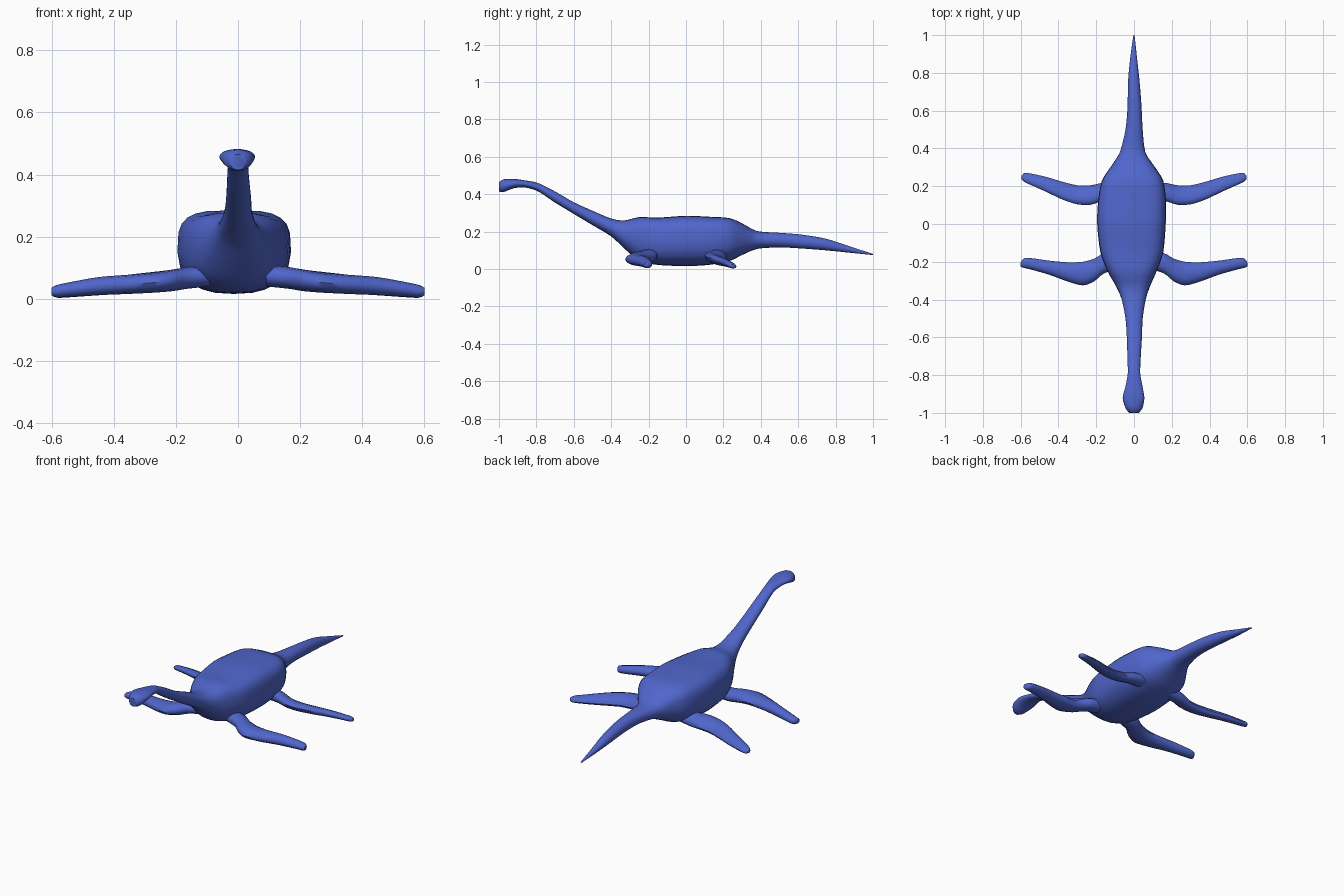
import bpy, bmesh, math
from mathutils import Vector

skin = bpy.data.materials.new("blue skin")
skin.diffuse_color = (0.08, 0.132, 0.6, 1)


def power(v, n):
    return math.copysign(abs(v) ** (2 / n), v)


def smooth_rows(rows, steps=3):
    """Catmull-Rom interpolation between cross-section rows."""
    out = []
    for i in range(len(rows) - 1):
        a, b, c, d = (Vector(rows[max(0, min(len(rows) - 1, i + k))]) for k in (-1, 0, 1, 2))
        for s in range(steps):
            t = s / steps
            m0 = (c - a) * 0.4
            m1 = (d - b) * 0.4
            out.append(b * (2*t**3 - 3*t**2 + 1) + m0 * (t**3 - 2*t**2 + t)
                       + c * (3*t**2 - 2*t**3) + m1 * (t**3 - t**2))
    return out + [Vector(rows[-1])]


def loft(name, rings):
    """Skin a list of closed rings and cap both ends."""
    bm = bmesh.new()
    loops = [[bm.verts.new(p) for p in ring] for ring in rings]
    n = len(loops[0])
    for a, b in zip(loops, loops[1:]):
        for i in range(n):
            j = (i + 1) % n
            bm.faces.new((a[i], a[j], b[j], b[i]))
    bm.faces.new(loops[0])
    bm.faces.new(loops[-1])
    bmesh.ops.recalc_face_normals(bm, faces=bm.faces)
    me = bpy.data.meshes.new(name)
    bm.to_mesh(me)
    bm.free()
    ob = bpy.data.objects.new(name, me)
    bpy.context.collection.objects.link(ob)
    me.materials.append(skin)
    bpy.context.view_layer.objects.active = ob
    ob.select_set(True)
    bpy.ops.object.shade_smooth_by_angle(angle=math.radians(50))
    ob.select_set(False)
    return ob


# Head, neck, trunk and tail: y, left x, right x, bottom z, top z
sections = [
    (-1.0, -0.025, 0.025, 0.415, 0.465), (-0.975, -0.045, 0.045, 0.412, 0.48),
    (-0.92, -0.06, 0.055, 0.432, 0.482), (-0.86, -0.045, 0.045, 0.436, 0.474),
    (-0.79, -0.033, 0.033, 0.415, 0.46), (-0.7, -0.035, 0.036, 0.355, 0.415),
    (-0.6, -0.038, 0.042, 0.295, 0.357), (-0.5, -0.045, 0.046, 0.235, 0.312),
    (-0.4, -0.065, 0.062, 0.175, 0.27), (-0.33, -0.095, 0.085, 0.11, 0.26),
    (-0.25, -0.14, 0.12, 0.045, 0.278), (-0.15, -0.178, 0.155, 0.022, 0.275),
    (0.0, -0.195, 0.168, 0.016, 0.285), (0.12, -0.19, 0.17, 0.022, 0.28),
    (0.23, -0.17, 0.155, 0.042, 0.273), (0.3, -0.125, 0.112, 0.075, 0.245),
    (0.38, -0.075, 0.06, 0.108, 0.203), (0.5, -0.045, 0.046, 0.116, 0.194),
    (0.62, -0.034, 0.04, 0.11, 0.184), (0.75, -0.032, 0.03, 0.1, 0.162),
    (0.88, -0.02, 0.016, 0.087, 0.12), (1.0, -0.003, 0.003, 0.075, 0.081),
]
rings = []
for y, xl, xr, zb, zt in smooth_rows(sections):
    trunk = max(0, min(1, ((xr - xl) - 0.12) / 0.2))
    ring = []
    for k in range(24):
        a = 2 * math.pi * k / 24
        c, s = math.cos(a), math.sin(a)
        n = 2.1 + trunk * (1.5 if s > 0 else 0.5)      # flatter back, rounder belly
        v = power(s, n)
        x = power(c, n) * (xr - xl) / 2 * (1 + trunk * 0.06 * min(v, 0))
        ring.append(((xl + xr) / 2 + x, y, (zb + zt) / 2 + v * (zt - zb) / 2))
    rings.append(ring)
loft("body", rings)

# Flippers: x, front y, back y, bottom z, top z, tilt (drop of the trailing edge)
front = [
    (0.09, -0.24, -0.15, 0.04, 0.11, 0), (0.16, -0.262, -0.155, 0.033, 0.103, 0),
    (0.21, -0.303, -0.183, 0.025, 0.094, 0), (0.27, -0.325, -0.2, 0.02, 0.085, 0),
    (0.35, -0.305, -0.203, 0.016, 0.078, 0), (0.45, -0.268, -0.194, 0.012, 0.07, 0),
    (0.55, -0.24, -0.18, 0.006, 0.052, 0), (0.585, -0.232, -0.183, 0.005, 0.044, 0),
    (0.6, -0.225, -0.205, 0.012, 0.036, 0),
]
rear = [
    (0.09, 0.13, 0.22, 0.04, 0.11, 0), (0.17, 0.12, 0.217, 0.034, 0.1, 0.01),
    (0.23, 0.102, 0.205, 0.03, 0.088, 0.015), (0.3, 0.104, 0.205, 0.026, 0.08, 0.015),
    (0.38, 0.13, 0.224, 0.02, 0.07, 0.015), (0.46, 0.168, 0.248, 0.014, 0.057, 0.012),
    (0.54, 0.204, 0.266, 0.007, 0.041, 0.008), (0.58, 0.222, 0.27, 0.004, 0.033, 0.005),
    (0.595, 0.237, 0.255, 0.008, 0.025, 0),
]
for name, rows in (("front_flipper", front), ("rear_flipper", rear)):
    for side, label in ((1, "right"), (-1, "left")):
        rings = []
        for x, y0, y1, zb, zt, tilt in smooth_rows(rows):
            ring = []
            for k in range(12):
                a = 2 * math.pi * k / 12
                c, s = math.cos(a), math.sin(a)
                ring.append((side * x, (y0 + y1) / 2 + c * (y1 - y0) / 2,
                             (zb + zt) / 2 + s * (zt - zb) / 2 - c * tilt))
            rings.append(ring)
        loft(name + "_" + label, rings)
